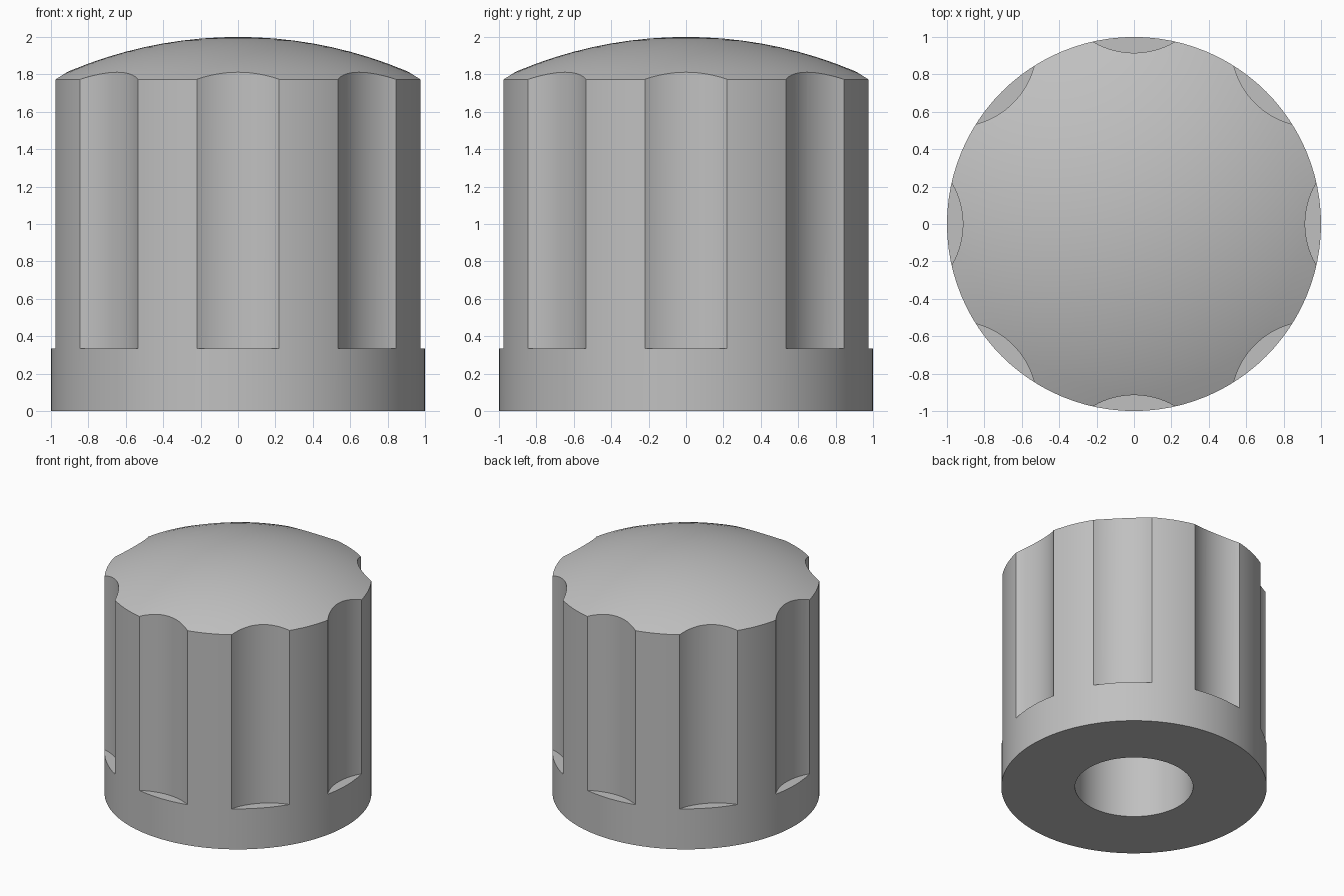
import bpy, bmesh, math
from mathutils import Vector, Matrix

cube = bpy.data.objects.get("Cube")
if cube:
    bpy.data.objects.remove(cube, do_unlink=True)

RADIUS, HEIGHT = 1.0, 2.0
DOME_RADIUS = 2.32
BORE_RADIUS, BORE_DEPTH = 0.445, 1.3
FLUTES, FLUTE_RADIUS, FLUTE_FLOOR, FLUTE_BASE = 8, 0.433, 0.915, 0.335

grey = bpy.data.materials.new("plain grey")
grey.use_nodes = True
colour = (0.53, 0.53, 0.53, 1)
grey.diffuse_color = colour
grey.node_tree.nodes["Principled BSDF"].inputs["Base Color"].default_value = colour


def lathe(name, profile, steps):
    """Revolve a (radius, height) profile about z into a closed solid."""
    bm = bmesh.new()
    verts = [bm.verts.new((r, 0, z)) for r, z in profile]
    edges = [bm.edges.new(pair) for pair in zip(verts, verts[1:])]
    bmesh.ops.spin(bm, geom=verts + edges, cent=(0, 0, 0), axis=(0, 0, 1),
                   angle=math.tau, steps=steps, use_merge=True)
    bmesh.ops.remove_doubles(bm, verts=bm.verts[:], dist=1e-5)
    bmesh.ops.recalc_face_normals(bm, faces=bm.faces[:])
    mesh = bpy.data.meshes.new(name)
    bm.to_mesh(mesh)
    bm.free()
    obj = bpy.data.objects.new(name, mesh)
    bpy.context.collection.objects.link(obj)
    return obj


def dome_height(r):
    return HEIGHT - DOME_RADIUS + math.sqrt(DOME_RADIUS ** 2 - r * r)


# Knob body: bored underside, straight wall and domed cap
rings = 10
profile = [(0, BORE_DEPTH), (BORE_RADIUS, BORE_DEPTH), (BORE_RADIUS, 0), (RADIUS, 0)]
profile += [(RADIUS * i / rings, dome_height(RADIUS * i / rings))
            for i in range(rings, -1, -1)]
knob = lathe("knob_body", profile, 96)

# Grip flutes: a ring of upright cylinders cut out of the wall
bm = bmesh.new()
for i in range(FLUTES):
    turn = Matrix.Rotation(math.tau * i / FLUTES, 4, "Z")
    place = Matrix.Translation((FLUTE_FLOOR + FLUTE_RADIUS, 0, FLUTE_BASE + 1))
    bmesh.ops.create_cone(bm, cap_ends=True, segments=96, radius1=FLUTE_RADIUS,
                          radius2=FLUTE_RADIUS, depth=2, matrix=turn @ place)
mesh = bpy.data.meshes.new("flute_cutter")
bm.to_mesh(mesh)
bm.free()
cutter = bpy.data.objects.new("flute_cutter", mesh)
bpy.context.collection.objects.link(cutter)
cutter.hide_render = True

cut = knob.modifiers.new("flutes", "BOOLEAN")
cut.operation, cut.solver, cut.object = "DIFFERENCE", "EXACT", cutter
bpy.ops.object.select_all(action="DESELECT")
knob.select_set(True)
bpy.context.view_layer.objects.active = knob
bpy.ops.object.modifier_apply(modifier=cut.name)
bpy.data.objects.remove(cutter, do_unlink=True)

# Finish: one colour, smooth curves with crisp flute and rim edges
knob.data.materials.clear()
knob.data.materials.append(grey)
bpy.ops.object.shade_smooth_by_angle(angle=math.radians(20))
